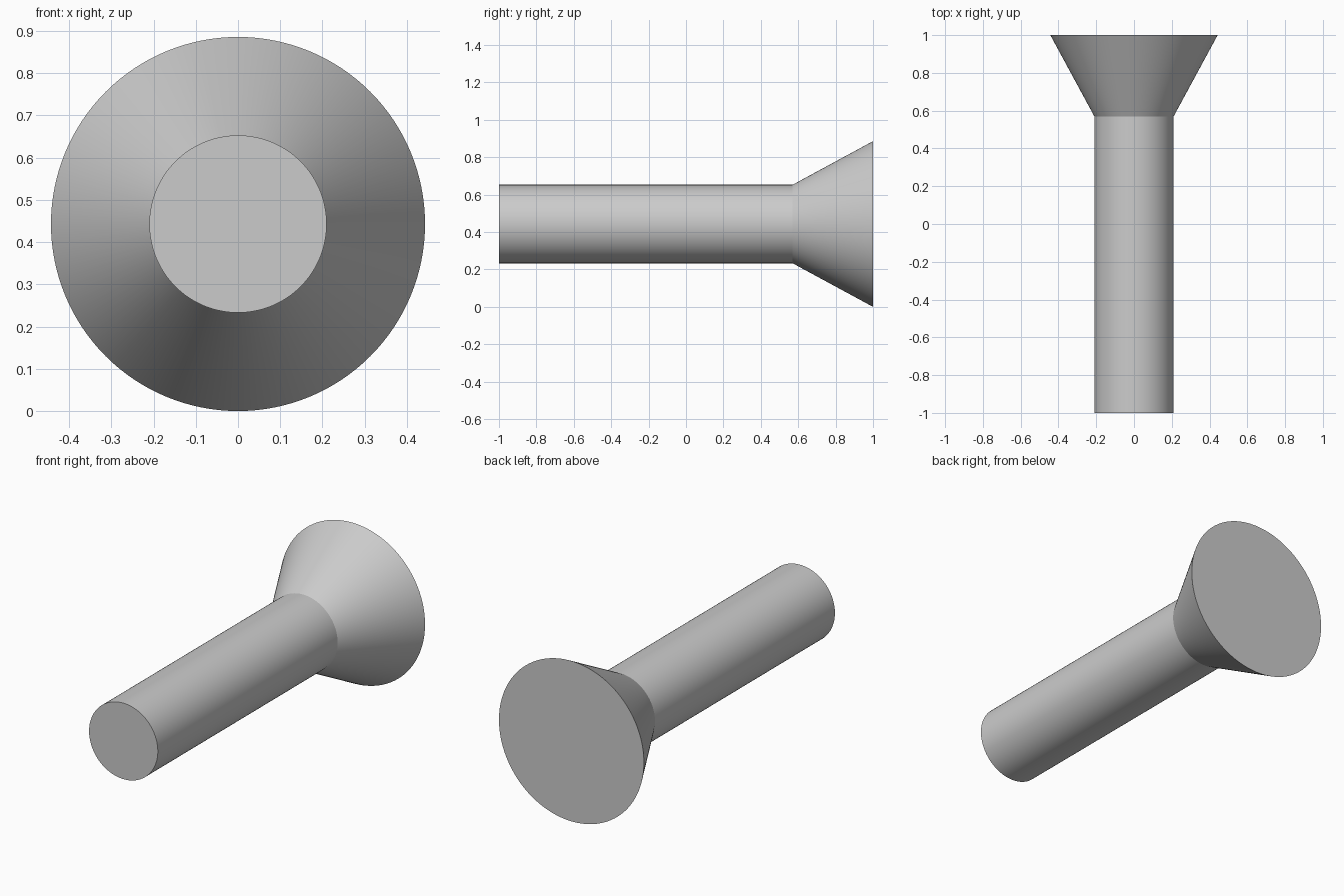
import bpy, bmesh
from math import cos, sin, tau

if "Cube" in bpy.data.objects:
    bpy.data.objects.remove(bpy.data.objects["Cube"])

SEGMENTS = 128
AXIS_Z = 0.443

# Countersunk pin outline: (radius, y) from the shaft end to the head face
PROFILE = [(0.21, -1.0), (0.21, 0.57), (0.443, 1.0)]

bm = bmesh.new()
rings = []
for radius, y in PROFILE:
    rings.append([bm.verts.new((radius * cos(tau * i / SEGMENTS), y,
                                AXIS_Z + radius * sin(tau * i / SEGMENTS)))
                  for i in range(SEGMENTS)])

# Shaft and conical head walls
for a, b in zip(rings, rings[1:]):
    for i in range(SEGMENTS):
        j = (i + 1) % SEGMENTS
        bm.faces.new((a[i], a[j], b[j], b[i]))

# Flat end caps
bm.faces.new(rings[0])
bm.faces.new(rings[-1])
bmesh.ops.recalc_face_normals(bm, faces=bm.faces[:])

mesh = bpy.data.meshes.new("countersunk_pin")
bm.to_mesh(mesh)
bm.free()
pin = bpy.data.objects.new("countersunk_pin", mesh)
bpy.context.collection.objects.link(pin)

# Smooth round walls, crisp rims and neck
bpy.context.view_layer.objects.active = pin
pin.select_set(True)
bpy.ops.object.shade_smooth_by_angle(angle=0.35)
